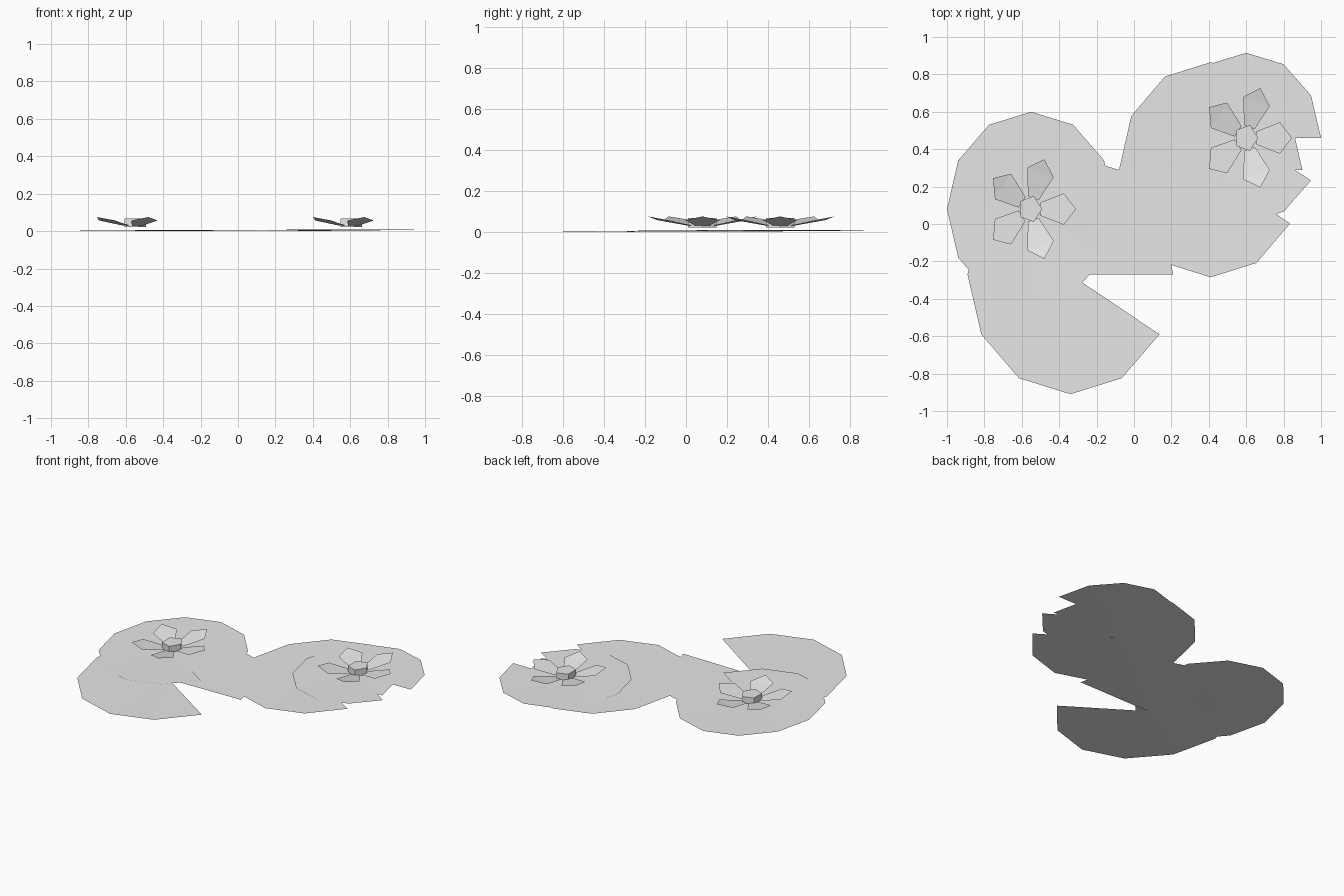
import bpy
from math import cos, sin, radians

if "Cube" in bpy.data.objects:
    bpy.data.objects.remove(bpy.data.objects["Cube"])

grey = bpy.data.materials.new("plain grey")
grey.diffuse_color = (0.8, 0.8, 0.8, 1)
grey.use_nodes = True
grey.node_tree.nodes["Principled BSDF"].inputs["Base Color"].default_value = grey.diffuse_color


def add_mesh(name, verts, faces, location, scale):
    mesh = bpy.data.meshes.new(name)
    mesh.from_pydata(verts, [], faces)
    mesh.materials.append(grey)
    obj = bpy.data.objects.new(name, mesh)
    obj.location, obj.scale = location, scale
    bpy.context.collection.objects.link(obj)
    return obj


def polar(r, deg, z, side=0.0):
    """Point at radius r along an angle, shifted sideways."""
    a = radians(deg)
    return (r * cos(a) - side * sin(a), r * sin(a) + side * cos(a), z)


def lily_pad(name, x, y, rx, ry, z):
    # Twelve-sided shallow dish with one wedge (330 to 360 degrees) left out
    verts = [(0, 0, 0)] + [polar(1, 30 * i, 0.005) for i in range(12)]
    faces = [(0, i, i + 1) for i in range(1, 12)]
    add_mesh(name, verts, faces, (x, y, z), (rx, ry, 1))


def flower(name, x, y):
    place, scale = (x, y, 0), (0.245, 0.28, 1)
    # Five-sided solid heart
    verts = [polar(0.26, 72 * i, z) for z in (0.022, 0.068) for i in range(5)]
    faces = [(4, 3, 2, 1, 0), (5, 6, 7, 8, 9)]
    faces += [(i, (i + 1) % 5, (i + 1) % 5 + 5, i + 5) for i in range(5)]
    add_mesh(name + "_heart", verts, faces, place, scale)
    # Five raised, pointed petals
    verts, faces = [], []
    for i in range(5):
        a, n = 72 * i, len(verts)
        verts += [polar(0.22, a, 0.030, -0.125), polar(0.735, a, 0.057, -0.30),
                  polar(1.0, a, 0.075), polar(0.735, a, 0.057, 0.30),
                  polar(0.22, a, 0.030, 0.125)]
        faces += [(n, n + 1, n + 3, n + 4), (n + 1, n + 2, n + 3)]
    add_mesh(name + "_petals", verts, faces, place, scale)


# Floating pads
lily_pad("left_pad", -0.55, 0.08, 0.45, 0.52, 0.002)
lily_pad("front_pad", -0.34, -0.27, 0.55, 0.64, 0.0)
lily_pad("back_pad", 0.60, 0.46, 0.40, 0.455, 0.003)
lily_pad("right_pad", 0.41, 0.29, 0.49, 0.575, 0.001)

# Blossoms
flower("left_flower", -0.555, 0.08)
flower("right_flower", 0.60, 0.46)
